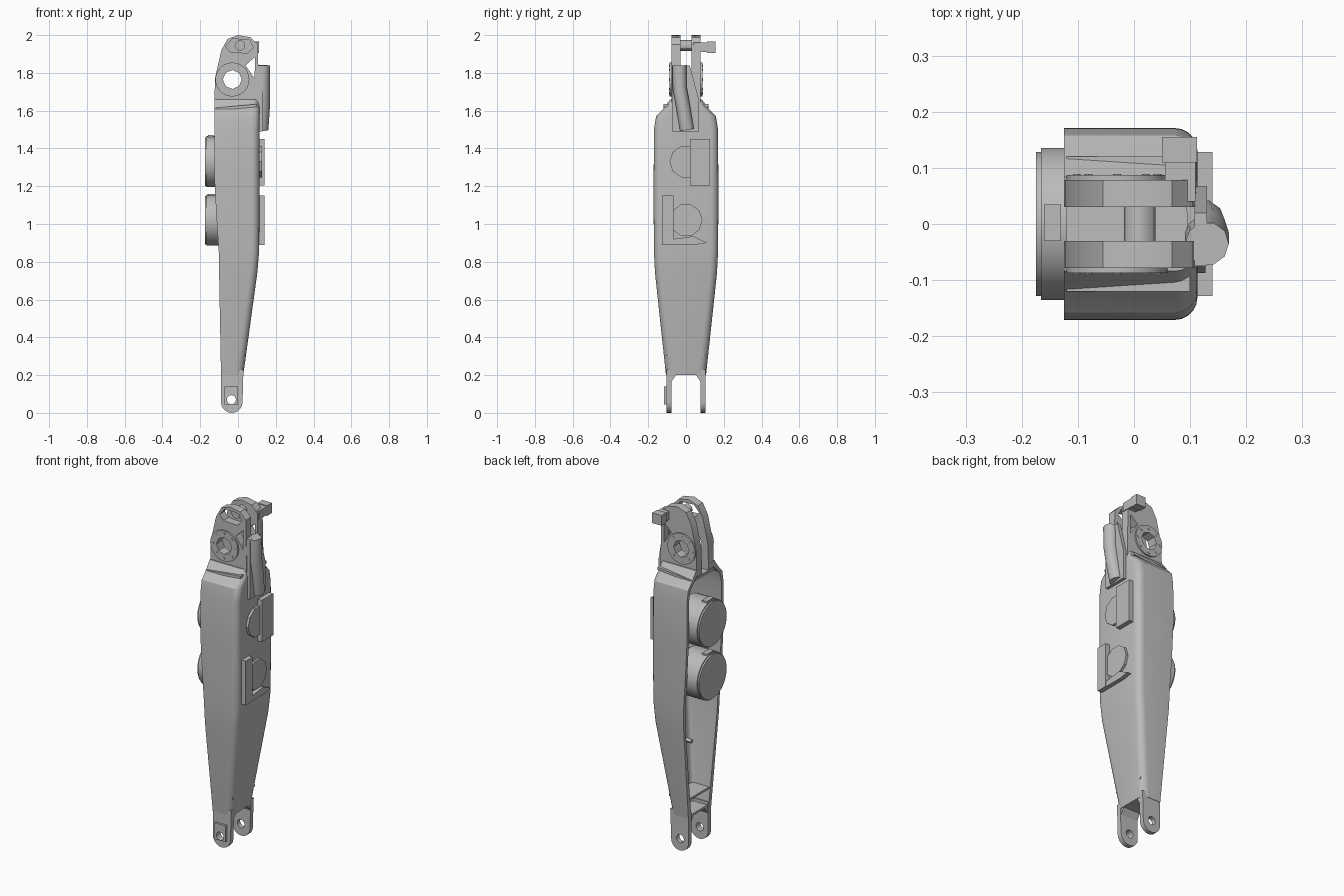
import bpy, bmesh, math
from mathutils import Vector

cube = bpy.data.objects.get("Cube")
if cube:
    bpy.data.objects.remove(cube, do_unlink=True)

grey = bpy.data.materials.new("machined grey")
grey.use_nodes = True
COLOR = (0.5, 0.5, 0.5, 1)
grey.diffuse_color = COLOR
grey.node_tree.nodes["Principled BSDF"].inputs["Base Color"].default_value = COLOR


def finish(name, bm):
    bmesh.ops.recalc_face_normals(bm, faces=bm.faces)
    mesh = bpy.data.meshes.new(name)
    bm.to_mesh(mesh)
    bm.free()
    mesh.materials.append(grey)
    ob = bpy.data.objects.new(name, mesh)
    bpy.context.collection.objects.link(ob)
    return ob


def activate(ob):
    bpy.ops.object.select_all(action='DESELECT')
    ob.select_set(True)
    bpy.context.view_layer.objects.active = ob


def smooth(ob):
    activate(ob)
    bpy.ops.object.shade_smooth_by_angle(angle=math.radians(30))


def loft(name, rings):
    """Skin a list of matching closed rings and cap both ends."""
    bm = bmesh.new()
    loops = [[bm.verts.new(p) for p in ring] for ring in rings]
    n = len(loops[0])
    for a, b in zip(loops, loops[1:]):
        for i in range(n):
            j = (i + 1) % n
            bm.faces.new((a[i], a[j], b[j], b[i]))
    bm.faces.new(loops[0])
    bm.faces.new(loops[-1])
    return finish(name, bm)


def prism(name, pts, axis, a, b):
    """Extrude a 2D outline along x (points are y,z) or y (points are x,z)."""
    def place(p, d):
        return (d, p[0], p[1]) if axis == 'x' else (p[0], d, p[1])
    return loft(name, [[place(p, d) for p in pts] for d in (a, b)])


def box(name, x, y, z):
    return prism(name, [(y[0], z[0]), (y[1], z[0]), (y[1], z[1]), (y[0], z[1])], 'x', *x)


def arc(u, v, r, start=0, end=360, n=24):
    closed = end - start == 360
    steps = n if closed else n + 1
    angles = [math.radians(start + (end - start) * i / n) for i in range(steps)]
    return [(u + r * math.cos(t), v + r * math.sin(t)) for t in angles]


def disc(name, u, v, r, axis, a, b, n=28):
    ob = prism(name, arc(u, v, r, n=n), axis, a, b)
    smooth(ob)
    return ob


def cut(ob, cutters):
    for c in cutters:
        c.hide_render = True
        mod = ob.modifiers.new("hole", 'BOOLEAN')
        mod.operation = 'DIFFERENCE'
        mod.solver = 'EXACT'
        mod.object = c
        activate(ob)
        bpy.ops.object.modifier_apply(modifier=mod.name)
        bpy.data.objects.remove(c, do_unlink=True)
    smooth(ob)


def u_section(z, x0, x1, hy, t):
    """U-shaped channel, open toward -x, with rounded corners."""
    f, wall = 0.04, 0.018
    outer = [(x0, -hy)] + arc(x1 - f, -hy + f, f, -90, 0, 5)
    outer += arc(x1 - f, hy - f, f, 0, 90, 5) + [(x0, hy)]
    g = 0.02
    xi, yi = x1 - wall, hy - t
    inner = [(x0, yi)] + arc(xi - g, yi - g, g, 90, 0, 3)
    inner += arc(xi - g, -yi + g, g, 0, -90, 3) + [(x0, -yi)]
    return [(x, y, z) for x, y in outer + inner]


# Main channel housing
sections = [
    (0.20, -0.09, 0.028, 0.106, 0.026), (0.74, -0.10, 0.102, 0.164, 0.018),
    (0.86, -0.102, 0.112, 0.17, 0.018), (1.05, -0.115, 0.113, 0.171, 0.018),
    (1.25, -0.125, 0.113, 0.171, 0.018), (1.50, -0.125, 0.113, 0.17, 0.018),
    (1.57, -0.125, 0.113, 0.158, 0.025), (1.61, -0.125, 0.113, 0.12, 0.03),
    (1.66, -0.125, 0.113, 0.084, 0.045)]
smooth(loft("channel_housing", [u_section(*s) for s in sections]))

# Cross webs inside the channel
box("lower_floor", (-0.085, 0.02), (-0.09, 0.09), (0.2, 0.212))
box("lower_shelf", (-0.085, 0.04), (-0.1, 0.1), (0.3, 0.312))
loft("upper_web", [[(x, y, z + d) for x, z in ((-0.12, 1.6), (0.1, 1.62)) for y in
                    ((-0.12, 0.12) if x < 0 else (0.12, -0.12))] for d in (0, 0.015)])
disc("inner_peg", 0.03, 0.62, 0.012, 'x', -0.06, 0.08, 12)

# Top clevis plates with bearing rings
plate = [(-0.125, 1.62), (-0.122, 1.77), (-0.088, 1.92), (-0.055, 1.98), (0, 2.0),
         (0.068, 1.988), (0.105, 1.95), (0.112, 1.62)]
for side, label in ((-1, "front"), (1, "back")):
    ob = prism(label + "_clevis_plate", plate, 'y', side * 0.03, side * 0.078)
    holes = [disc("bore", -0.03, 1.765, 0.05, 'y', -0.2, 0.2, 8),
             prism("window", [(0.04, 1.84), (0.088, 1.77), (0.09, 1.885)], 'y', -0.2, 0.2)]
    if side < 0:
        holes.append(prism("eye", [(-0.065, 1.94), (-0.04, 1.91), (0.05, 1.905), (0.08, 1.935),
                                   (0.06, 1.975), (-0.03, 1.98)], 'y', -0.2, 0))
    cut(ob, holes)
    ring = disc(label + "_bearing_ring", -0.03, 1.765, 0.09, 'y', side * 0.07, side * 0.087)
    cut(ring, [disc("bore", -0.03, 1.765, 0.05, 'y', -0.2, 0.2, 8)])
    # Ring bolts
    for u, v in arc(-0.03, 1.765, 0.072, n=8):
        disc(label + "_ring_bolt", u, v, 0.007, 'y', side * 0.085, side * 0.089, 8)

# Pin and side bracket at the top
disc("top_pin", 0.01, 1.945, 0.028, 'y', -0.035, 0.035, 12)
box("side_bracket_arm", (0.055, 0.11), (0.04, 0.155), (1.91, 1.96))
box("side_bracket_pad", (0.05, 0.112), (0.11, 0.155), (1.905, 1.965))

# Bottom fork prongs
prong = ([(-0.09, 0.23)] + arc(-0.033, 0.057, 0.057, 180, 360, 10)
         + [(0.028, 0.2), (0.03, 0.23)])
for side, label in ((-1, "front"), (1, "back")):
    ob = prism(label + "_fork_prong", prong, 'y', side * 0.077, side * 0.104)
    cut(ob, [disc("bore", -0.035, 0.07, 0.024, 'y', -0.2, 0.2, 16)])
    # Sloped corner where the prong meets the channel
    loft(label + "_fork_gusset", [[(x, side * 0.08, 0.16), (x, side * 0.08, 0.205),
                                   (x, side * 0.05, 0.205)] for x in (-0.085, 0.024)])
pad = box("fork_pad", (-0.072, 0.0), (-0.117, -0.1), (0.045, 0.14))
cut(pad, [disc("bore", -0.035, 0.07, 0.024, 'y', -0.2, 0.2, 16)])

# Drive motors and their output caps
for label, z in (("upper", 1.33), ("lower", 1.02)):
    disc(label + "_motor_case", 0, z, 0.135, 'x', -0.166, -0.03, 36)
    disc(label + "_motor_lid", 0, z, 0.128, 'x', -0.175, -0.16, 36)
    disc(label + "_motor_core", 0, z, 0.115, 'x', -0.04, 0.1, 32)
    box(label + "_motor_connector", (-0.16, -0.13), (-0.03, 0.035), (z + 0.1, z + 0.14))
    disc(label + "_output_cap", 0, z, 0.087, 'x', 0.1, 0.127, 10)
box("upper_side_box", (0.1, 0.14), (0.022, 0.128), (1.205, 1.45))
box("lower_side_box", (0.1, 0.14), (-0.128, -0.065), (0.89, 1.15))
prism("lower_side_ledge", [(-0.07, 0.89), (0.05, 0.89), (0.11, 0.9), (0.04, 0.935),
                           (-0.07, 0.92)], 'x', 0.1, 0.137)

# Cable duct on the outer face
prism("duct_base", [(-0.075, 1.49), (0.068, 1.49), (0.068, 1.66), (0.02, 1.84),
                    (-0.075, 1.84)], 'x', 0.108, 0.13)
path = [(0.13, -0.035, 1.84), (0.13, -0.033, 1.72), (0.13, -0.015, 1.62), (0.122, 0.005, 1.5)]
curve = bpy.data.curves.new("cable_duct", 'CURVE')
curve.dimensions = '3D'
curve.bevel_depth = 0.039
curve.bevel_resolution = 3
curve.use_fill_caps = True
spline = curve.splines.new('POLY')
spline.points.add(len(path) - 1)
for point, co in zip(spline.points, path):
    point.co = (*co, 1)
    spline.use_smooth = True
curve.materials.append(grey)
duct = bpy.data.objects.new("cable_duct", curve)
bpy.context.collection.objects.link(duct)
